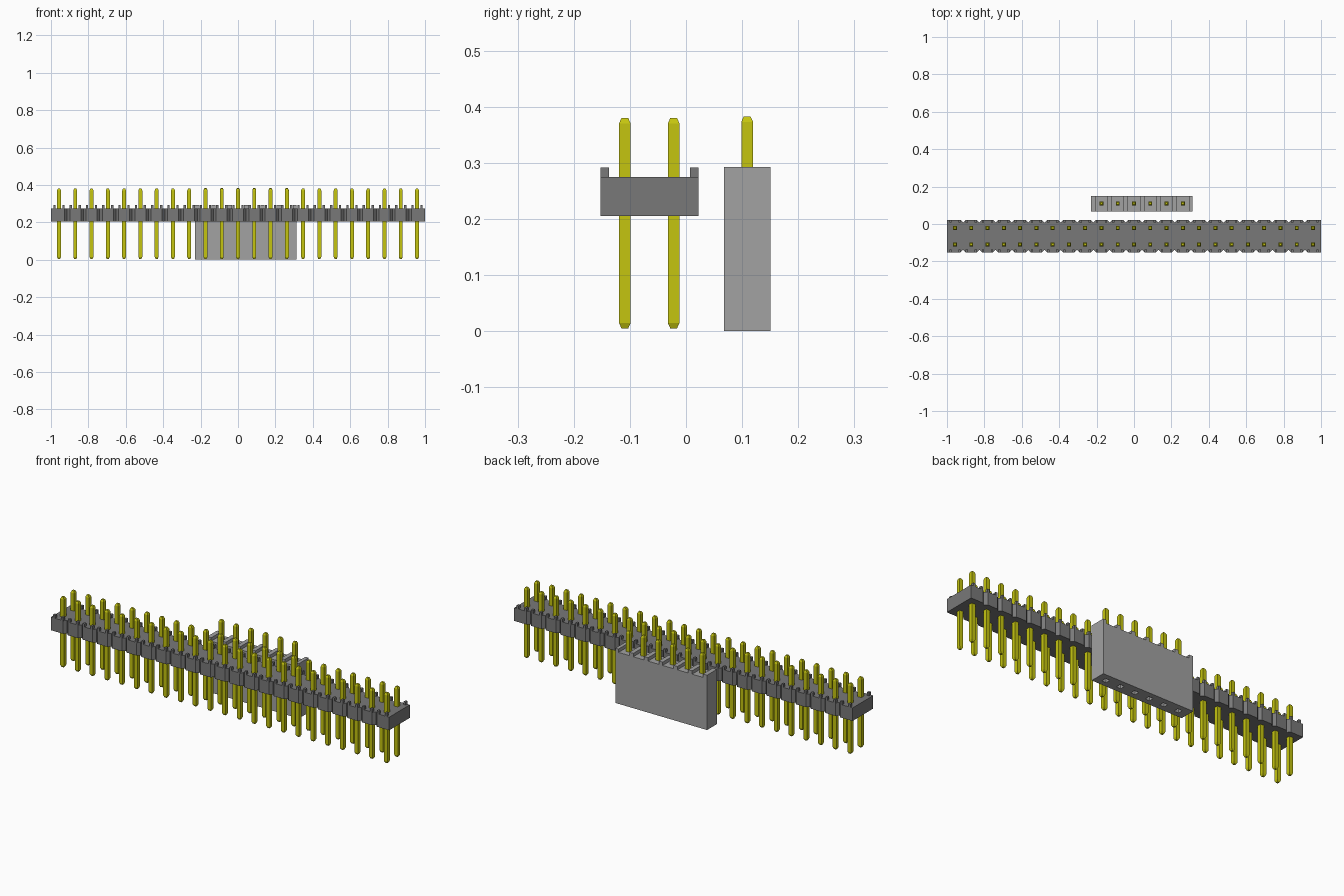
import bpy, bmesh

cube = bpy.data.objects.get("Cube")
if cube:
    bpy.data.objects.remove(cube, do_unlink=True)

PITCH = 0.087
ROWS = (-0.109, -0.022)          # pin rows of the double header
BODY_Y0, BODY_Y1 = -0.152, 0.022


def material(name, r, g, b):
    m = bpy.data.materials.new(name)
    m.use_nodes = True
    m.diffuse_color = (r, g, b, 1)
    bsdf = next(n for n in m.node_tree.nodes if n.type == 'BSDF_PRINCIPLED')
    bsdf.inputs["Base Color"].default_value = (r, g, b, 1)
    return m


GOLD = material("yellow pins", 0.56, 0.56, 0.005)
DARK = material("dark grey plastic", 0.19, 0.19, 0.19)
LIGHT = material("light grey plastic", 0.36, 0.36, 0.36)


def finish(name, bm, mat):
    bmesh.ops.recalc_face_normals(bm, faces=bm.faces)
    mesh = bpy.data.meshes.new(name)
    bm.to_mesh(mesh)
    bm.free()
    mesh.materials.append(mat)
    ob = bpy.data.objects.new(name, mesh)
    bpy.context.collection.objects.link(ob)
    return ob


def prism(bm, outline, z0, z1):
    """Upright prism over a plan outline."""
    low = [bm.verts.new((x, y, z0)) for x, y in outline]
    high = [bm.verts.new((x, y, z1)) for x, y in outline]
    bm.faces.new(low[::-1])
    bm.faces.new(high)
    n = len(low)
    for i in range(n):
        j = (i + 1) % n
        bm.faces.new((low[i], low[j], high[j], high[i]))


def box(bm, x0, x1, y0, y1, z0, z1):
    prism(bm, [(x0, y0), (x1, y0), (x1, y1), (x0, y1)], z0, z1)


def pin(bm, x, y, z0, z1, half=0.0105, tip=0.006, taper=0.01):
    """Square pin with a tapered tip at each end."""
    rings = []
    for z, h in ((z0, tip), (z0 + taper, half), (z1 - taper, half), (z1, tip)):
        rings.append([bm.verts.new((x + sx * h, y + sy * h, z))
                      for sx, sy in ((-1, -1), (1, -1), (1, 1), (-1, 1))])
    bm.faces.new(rings[0][::-1])
    bm.faces.new(rings[-1])
    for a, b in zip(rings, rings[1:]):
        for i in range(4):
            j = (i + 1) % 4
            bm.faces.new((a[i], a[j], b[j], b[i]))


# Double-row header: chamfered segments, corner standoffs and pins
body, pins = bmesh.new(), bmesh.new()
for k in range(-11, 12):
    x, h = k * PITCH, PITCH / 2
    cl = 0 if k == -11 else 0.014
    cr = 0 if k == 11 else 0.014
    x0, x1 = x - h, x + h
    outline = [(x0 + cl, BODY_Y0), (x1 - cr, BODY_Y0), (x1, BODY_Y0 + cr),
               (x1, BODY_Y1 - cr), (x1 - cr, BODY_Y1), (x0 + cl, BODY_Y1),
               (x0, BODY_Y1 - cl), (x0, BODY_Y0 + cl)]
    prism(body, list(dict.fromkeys(outline)), 0.205, 0.275)
    for s in (-1, 1):
        bx = x + s * 0.024
        box(body, bx - 0.006, bx + 0.006, BODY_Y0, BODY_Y0 + 0.015, 0.27, 0.292)
        box(body, bx - 0.006, bx + 0.006, BODY_Y1 - 0.015, BODY_Y1, 0.27, 0.292)
    for y in ROWS:
        pin(pins, x, y, 0.005, 0.38)
finish("header_body", body, DARK)
finish("header_pins", pins, GOLD)

# Single-row socket: tall block with ridges between the pins
X0, X1, Y0, Y1 = -0.23, 0.312, 0.068, 0.151
sock, spins, holes = bmesh.new(), bmesh.new(), bmesh.new()
box(sock, X0, X1, Y0, Y1, 0, 0.275)
xs = [k * PITCH for k in range(-2, 4)]
edges = [X0] + [x + s * 0.032 for x in xs for s in (-1, 1)] + [X1]
for a, b in zip(edges[::2], edges[1::2]):
    box(sock, a, b, Y0, Y1, 0.27, 0.293)
for x in xs:
    pin(spins, x, 0.109, 0.05, 0.383)
    box(holes, x - 0.013, x + 0.013, 0.096, 0.122, -0.02, 0.04)
socket = finish("socket_body", sock, LIGHT)
finish("socket_pins", spins, GOLD)

# Pin holes in the underside of the socket
cutter = finish("socket_hole_cutter", holes, LIGHT)
cutter.hide_render = True
cutter.hide_viewport = True
cut = socket.modifiers.new("holes", 'BOOLEAN')
cut.object = cutter
cut.operation = 'DIFFERENCE'
cut.solver = 'EXACT'
cut.use_self = True
